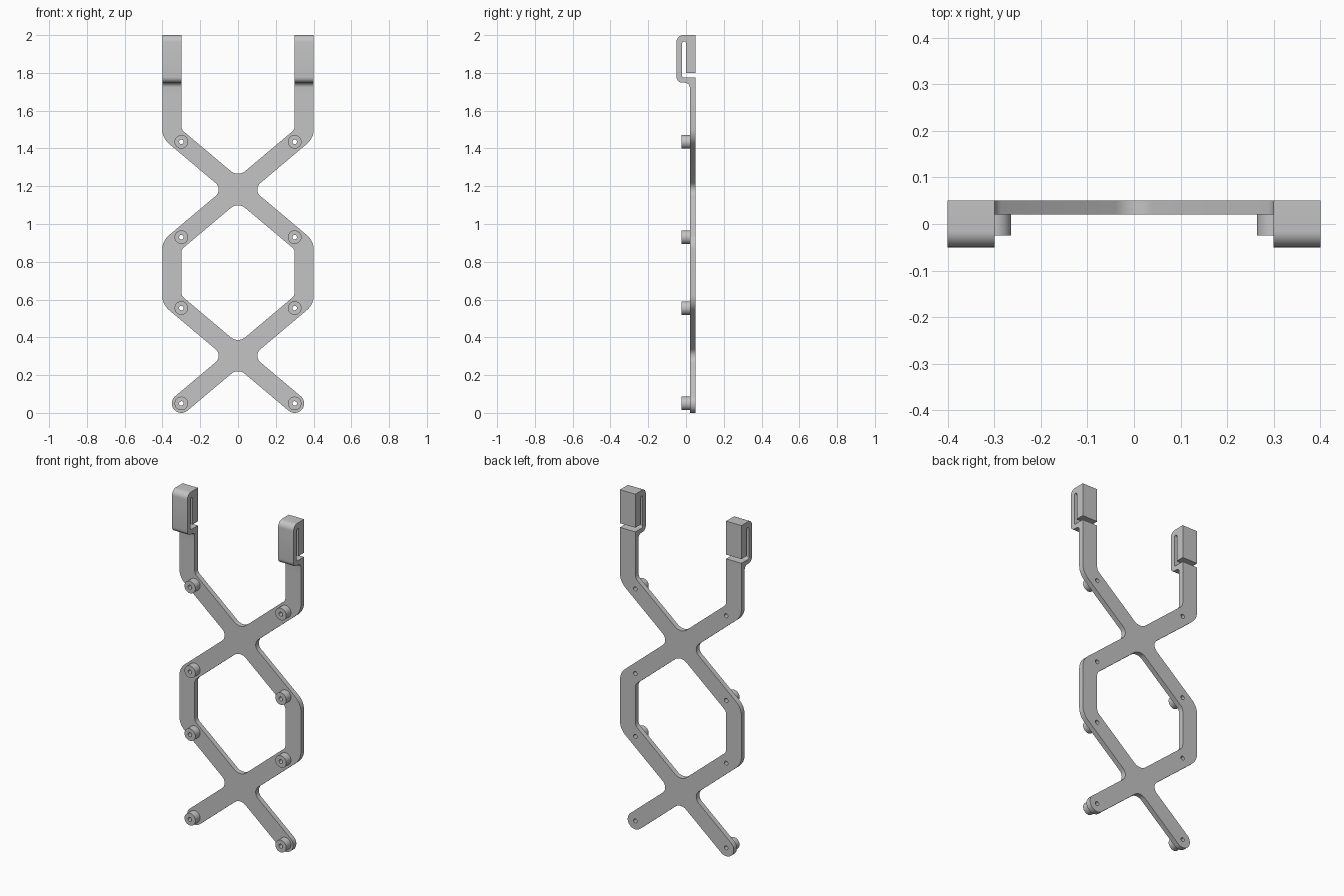
import bpy, bmesh
from math import radians, pi, sin, cos, tan
from mathutils import Vector

cube = bpy.data.objects.get("Cube")
if cube:
    bpy.data.objects.remove(cube, do_unlink=True)

grey = bpy.data.materials.new("light grey")
grey.use_nodes = True
grey.diffuse_color = (0.55, 0.55, 0.55, 1)
grey.node_tree.nodes["Principled BSDF"].inputs["Base Color"].default_value = (0.55, 0.55, 0.55, 1)


def fillet(corners, steps=8):
    """Round each (x, y, radius) corner of a closed polygon."""
    pts = []
    for i, (x, y, r) in enumerate(corners):
        p = Vector((x, y))
        if r == 0:
            pts.append(p)
            continue
        a = (Vector(corners[i - 1][:2]) - p).normalized()
        b = (Vector(corners[(i + 1) % len(corners)][:2]) - p).normalized()
        half = a.angle(b) / 2
        centre = p + (a + b).normalized() * r / sin(half)
        start = p + a * r / tan(half) - centre
        end = p + b * r / tan(half) - centre
        sweep = pi - 2 * half
        for k in range(steps + 1):
            t = k / steps
            pts.append(centre + (start * sin((1 - t) * sweep) + end * sin(t * sweep)) / sin(sweep))
    return pts


def circle(x, z, r, n=32):
    return [Vector((x + r * cos(2 * pi * k / n), z + r * sin(2 * pi * k / n))) for k in range(n)]


def extruded(name, loops, depth, location, rotation):
    """Filled flat shape (later loops are holes) given a thickness."""
    curve = bpy.data.curves.new(name, "CURVE")
    curve.dimensions = "2D"
    curve.fill_mode = "BOTH"
    curve.extrude = depth / 2
    for loop in loops:
        spline = curve.splines.new("POLY")
        spline.points.add(len(loop) - 1)
        for point, p in zip(spline.points, loop):
            point.co = (p.x, p.y, 0, 1)
        spline.use_cyclic_u = True
    obj = bpy.data.objects.new(name, curve)
    bpy.context.collection.objects.link(obj)
    obj.location, obj.rotation_euler = location, rotation
    bpy.ops.object.select_all(action="DESELECT")
    obj.select_set(True)
    bpy.context.view_layer.objects.active = obj
    bpy.ops.object.convert(target="MESH")
    obj = bpy.context.object
    bm = bmesh.new()
    bm.from_mesh(obj.data)
    bmesh.ops.remove_doubles(bm, verts=bm.verts, dist=1e-5)
    bmesh.ops.recalc_face_normals(bm, faces=bm.faces)
    bm.to_mesh(obj.data)
    bm.free()
    obj.data.materials.clear()
    obj.data.materials.append(grey)
    bpy.ops.object.shade_smooth_by_angle(angle=radians(30))


FACING = (radians(90), 0, 0)
SIDEWAYS = (radians(90), 0, radians(90))

# Frame layout: two crossings, bosses at the arm bends
boss_heights = (0.05, 0.555, 0.93, 1.435)
low, high = 0.3025, 1.1825
inner, outer, w = 0.3, 0.401, 0.05
along = Vector((inner, boss_heights[0] - low)).normalized()
across = Vector((-along.y, along.x))
slope = -along.y / along.x
v, h = w / along.x, w / -along.y
tip = Vector((inner, boss_heights[0])) + along * w
holes = [(s * inner, z) for s in (-1, 1) for z in boss_heights]
seam = 1.68


def mirrored(side):
    return side + [(-x, z, r) for x, z, r in reversed(side) if x > 0]


# Crossed flat frame
outline = mirrored([
    (0, low - v, 0.055),
    (*(tip - across * w), 0.0499),
    (*(tip + across * w), 0.0499),
    (h, low, 0.045),
    (outer, low + slope * outer - v, 0.1),
    (outer, high - slope * outer + v, 0.1),
    (h, high, 0.045),
    (outer, high + slope * outer - v, 0.1),
    (outer, seam, 0),
    (inner, seam, 0),
    (inner, high + slope * inner + v, 0.04),
    (0, high + v, 0.06)])
window = mirrored([
    (0, low + v, 0.06),
    (inner, low + slope * inner + v, 0.04),
    (inner, high - slope * inner - v, 0.04),
    (0, high - v, 0.06)])
extruded("crossed_frame", [fillet(outline), fillet(window)] + [circle(x, z, 0.012) for x, z in holes],
         0.03, (0, 0.035, 0), FACING)

# Hollow mounting bosses on the front
for x, z in holes:
    extruded("mounting_boss", [circle(0, 0, 0.036), circle(0, 0, 0.012)],
             0.045, (x, -0.0025, z), FACING)

# Folded hooks at the top, drawn as a side profile
hook = fillet([
    (0.05, seam, 0), (0.05, 1.775, 0), (-0.02, 1.775, 0.008),
    (-0.02, 1.965, 0.008), (0, 1.965, 0.008), (0, 1.8, 0),
    (0.05, 1.8, 0), (0.05, 2, 0), (-0.05, 2, 0.035),
    (-0.05, 1.748, 0.03), (0.02, 1.748, 0.025), (0.02, seam, 0)])
for name, side in (("left_hook", 1), ("right_hook", -1)):
    extruded(name, [hook], outer - inner, (side * (inner + outer) / 2, 0, 0), SIDEWAYS)
